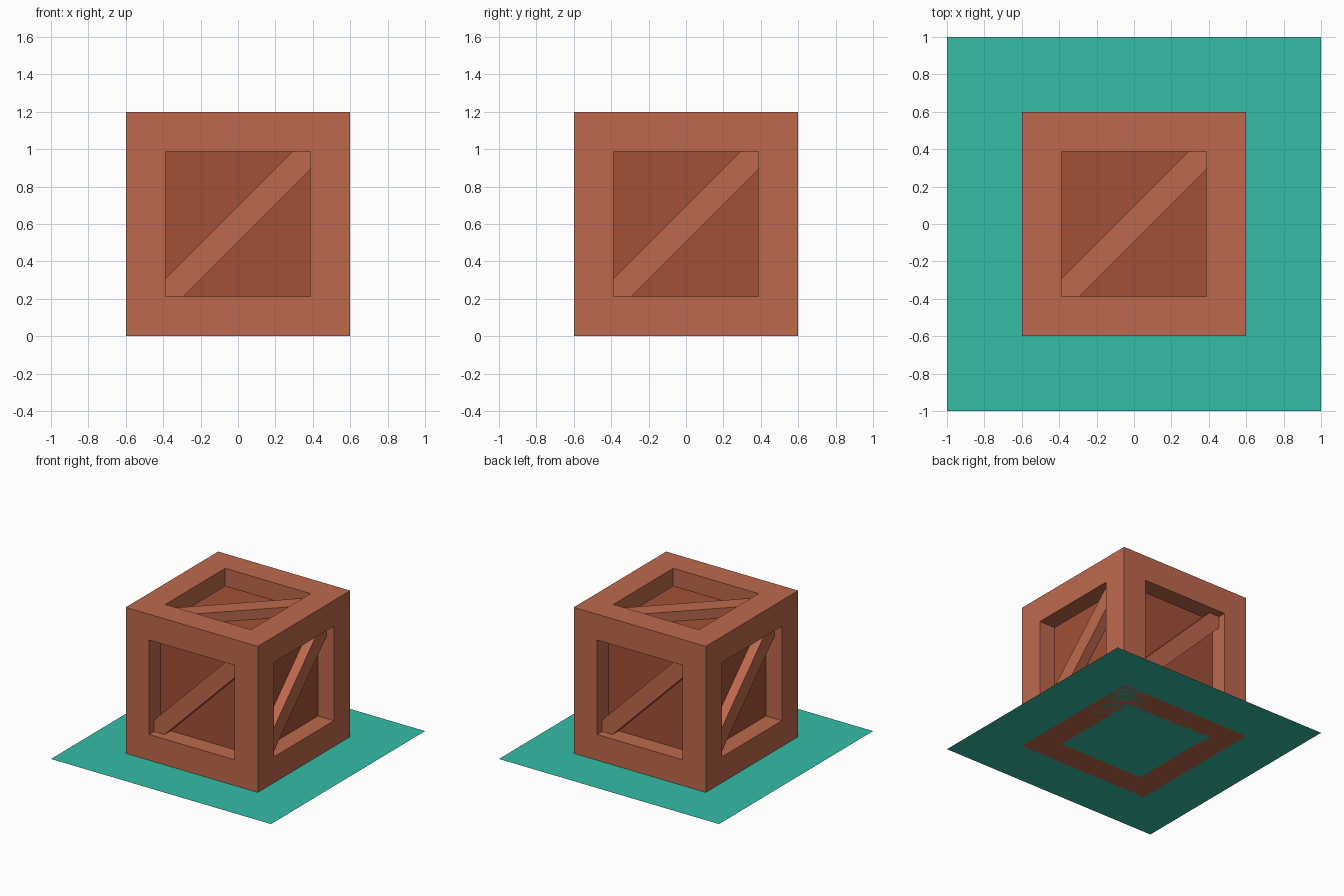
import bpy, bmesh
from mathutils import Vector, Matrix

if "Cube" in bpy.data.objects:
    bpy.data.objects.remove(bpy.data.objects["Cube"])

HALF = 0.6        # half the crate size
OPEN = 0.388      # half the panel opening
FLOOR = 0.455     # distance of the recessed panels from the centre
BRACE = 0.535     # distance of the brace faces from the centre
NOTCH = 0.095     # brace width measured along the opening edge
CENTRE = Vector((0, 0, HALF))


def srgb(r, g, b):
    lin = [((c / 255 + 0.055) / 1.055) ** 2.4 for c in (r, g, b)]
    return (*lin, 1)


def material(name, rgb):
    mat = bpy.data.materials.new(name)
    mat.diffuse_color = srgb(*rgb)
    mat.use_nodes = True
    mat.node_tree.nodes["Principled BSDF"].inputs["Base Color"].default_value = mat.diffuse_color
    return mat


def finish(name, bm, mat, matrix=Matrix()):
    bmesh.ops.recalc_face_normals(bm, faces=bm.faces)
    me = bpy.data.meshes.new(name)
    bm.to_mesh(me)
    bm.free()
    me.materials.append(mat)
    ob = bpy.data.objects.new(name, me)
    ob.matrix_world = matrix
    bpy.context.collection.objects.link(ob)
    return ob


light_wood = material("light_wood", (190, 105, 76))
dark_wood = material("dark_wood", (162, 81, 55))
teal = material("teal", (51, 190, 166))

# Frame: cube with a square opening sunk into every side
bm = bmesh.new()
bmesh.ops.create_cube(bm, size=2 * HALF)
sides = bm.faces[:]
bmesh.ops.inset_individual(bm, faces=sides, thickness=HALF - OPEN, use_even_offset=True)
floors = bmesh.ops.extrude_discrete_faces(bm, faces=sides)["faces"]
for f in floors:
    f.normal_update()
    n = f.normal.copy()
    bmesh.ops.translate(bm, verts=f.verts[:], vec=-n * (HALF - FLOOR))
bmesh.ops.delete(bm, geom=floors, context='FACES_ONLY')
finish("crate_frame", bm, light_wood, Matrix.Translation(CENTRE))

# Panels: inner box closing the openings
bm = bmesh.new()
bmesh.ops.create_cube(bm, size=2 * FLOOR)
finish("crate_panels", bm, dark_wood, Matrix.Translation(CENTRE))

# Diagonal braces: one per side, given by its right and up directions
X, Y, Z = Vector((1, 0, 0)), Vector((0, 1, 0)), Vector((0, 0, 1))
directions = {"front": (X, Z), "right": (Y, Z), "back": (-X, Z),
              "left": (-Y, Z), "top": (X, Y), "bottom": (X, -Y)}
a, b = OPEN, OPEN - NOTCH
outline = [(-a, -a), (-b, -a), (a, b), (a, a), (b, a), (-a, -b)]
for side, (right, up) in directions.items():
    bm = bmesh.new()
    face = bm.faces.new([bm.verts.new((x, y, FLOOR)) for x, y in outline])
    ext = bmesh.ops.extrude_face_region(bm, geom=[face], use_keep_orig=True)["geom"]
    verts = [v for v in ext if isinstance(v, bmesh.types.BMVert)]
    bmesh.ops.translate(bm, verts=verts, vec=(0, 0, BRACE - FLOOR))
    turn = Matrix((right, up, right.cross(up))).transposed().to_4x4()
    finish(side + "_brace", bm, light_wood, Matrix.Translation(CENTRE) @ turn)

# Ground sheet
bm = bmesh.new()
bmesh.ops.create_grid(bm, x_segments=1, y_segments=1, size=1)
finish("base_sheet", bm, teal)
